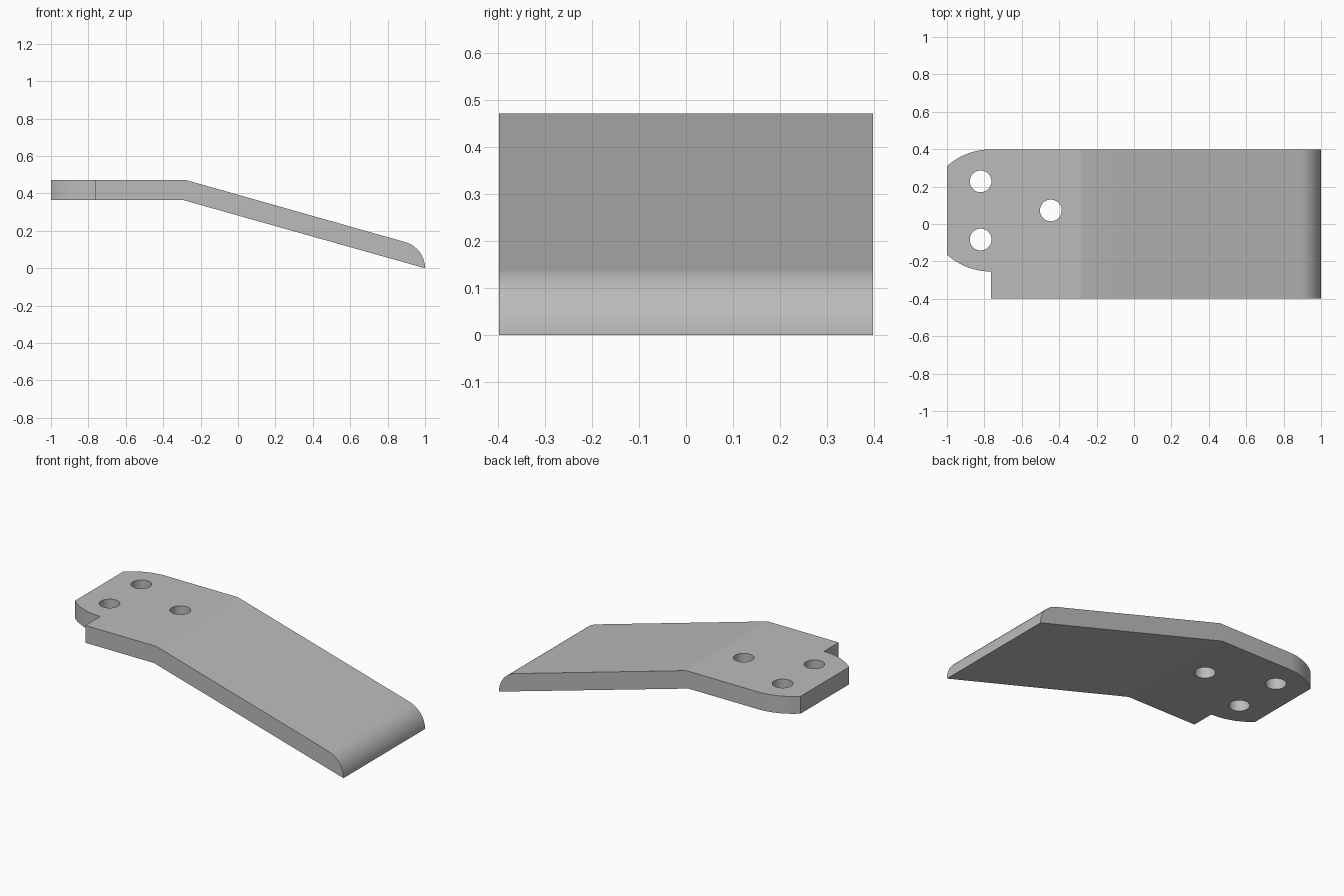
import bpy
import bmesh
from math import sin, cos, radians, asin

if "Cube" in bpy.data.objects:
    bpy.data.objects.remove(bpy.data.objects["Cube"], do_unlink=True)

HALF_WIDTH = 0.398

grey = bpy.data.materials.new("satin grey")
grey.use_nodes = True
colour = (0.5, 0.5, 0.5, 1)
grey.diffuse_color = colour
grey.node_tree.nodes["Principled BSDF"].inputs["Base Color"].default_value = colour


def arc(cx, cy, r, start, end, n):
    angles = [radians(start + (end - start) * i / n) for i in range(n + 1)]
    return [(cx + r * cos(a), cy + r * sin(a)) for a in angles]


def prism(name, points, direction):
    """Extrude a closed outline of 3D points along a direction."""
    bm = bmesh.new()
    face = bm.faces.new([bm.verts.new(p) for p in points])
    side = bmesh.ops.extrude_face_region(bm, geom=[face])["geom"]
    bmesh.ops.translate(bm, vec=direction,
                        verts=[v for v in side if isinstance(v, bmesh.types.BMVert)])
    bmesh.ops.recalc_face_normals(bm, faces=bm.faces[:])
    mesh = bpy.data.meshes.new(name)
    bm.to_mesh(mesh)
    bm.free()
    mesh.materials.append(grey)
    obj = bpy.data.objects.new(name, mesh)
    bpy.context.collection.objects.link(obj)
    return obj


def cut(target, tool, operation):
    tool.hide_render = True
    bpy.context.view_layer.objects.active = target
    mod = target.modifiers.new("cut", "BOOLEAN")
    mod.operation, mod.solver, mod.object = operation, "EXACT", tool
    bpy.ops.object.modifier_apply(modifier=mod.name)
    bpy.data.objects.remove(tool, do_unlink=True)


# Bent strip with a rounded nose, drawn from the side
nose = arc(0.855, 0, 0.145, 0, 74.2, 20)
profile = [(-1, 0.365), (-0.295, 0.365)] + nose + [(-0.28, 0.472), (-1, 0.472)]
plate = prism("bent_plate", [(x, -HALF_WIDTH, z) for x, z in profile],
              (0, 2 * HALF_WIDTH, 0))

# Plan outline: mounting tab with curved corners and a notch on one side
TAB_X, TAB_MID, TAB_HALF, R = -0.765, 0.0725, 0.3265, 0.352
sweep = 90 + asin((TAB_X + 1) / R) * 57.29578
upper = arc(TAB_X, TAB_MID + TAB_HALF - R, R, 90, sweep, 14)
lower = [(x, 2 * TAB_MID - y) for x, y in reversed(upper)]
outline = upper + lower + [(TAB_X, -0.6), (1.2, -0.6), (1.2, 0.6), (TAB_X, 0.6)]
cut(plate, prism("plan_outline", [(x, y, -0.2) for x, y in outline], (0, 0, 1)),
    "INTERSECT")

# Three bolt holes
for x, y in [(-0.82, 0.228), (-0.82, -0.083), (-0.445, TAB_MID)]:
    ring = arc(x, y, 0.058, 0, 360, 48)[:-1]
    cut(plate, prism("hole_cutter", [(a, b, 0.2) for a, b in ring], (0, 0, 0.5)),
        "DIFFERENCE")

bpy.ops.object.select_all(action="DESELECT")
plate.select_set(True)
bpy.context.view_layer.objects.active = plate
bpy.ops.object.shade_smooth_by_angle(angle=radians(10))
